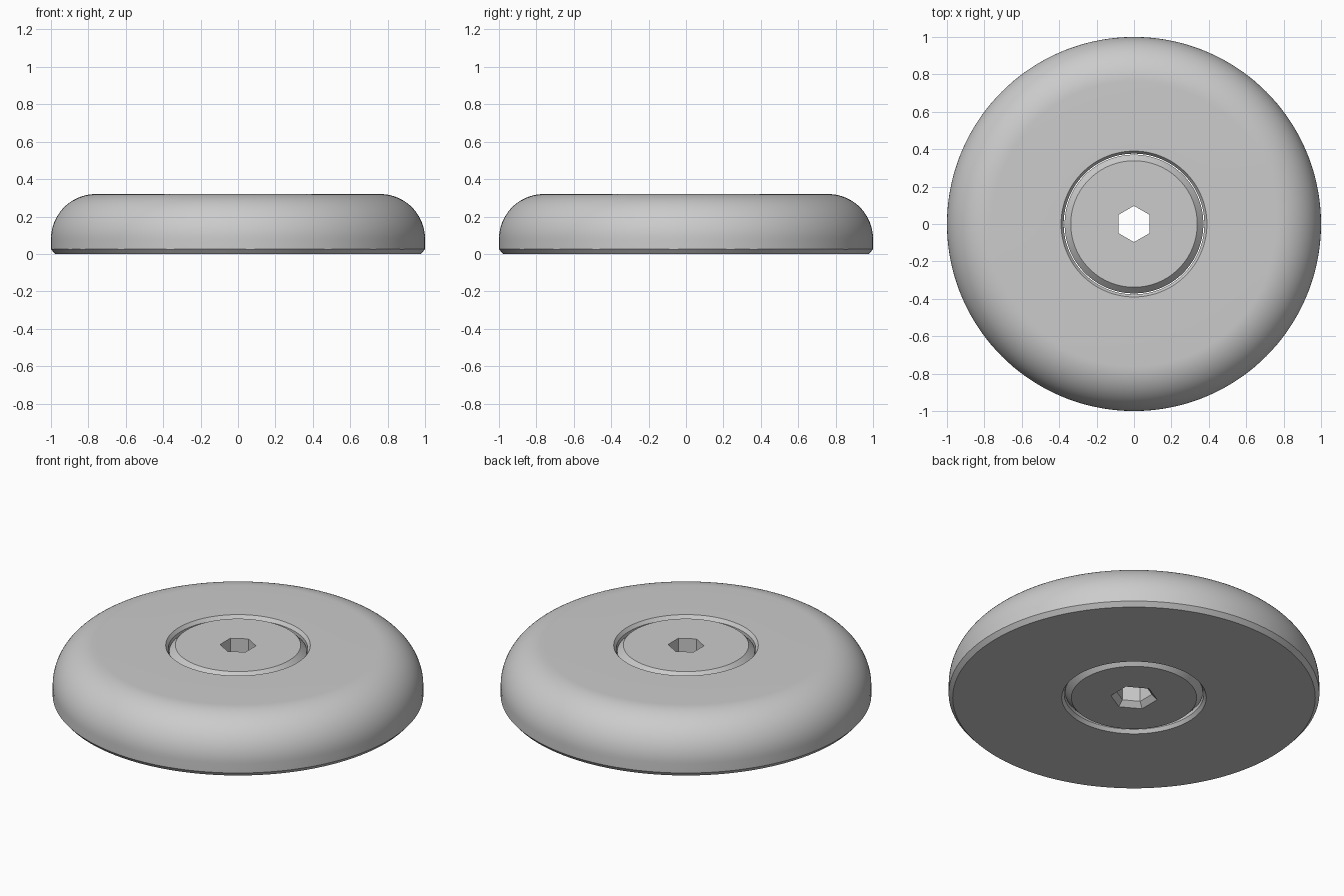
import bpy, bmesh, math
from math import sin, cos, pi

cube = bpy.data.objects.get("Cube")
if cube:
    bpy.data.objects.remove(cube, do_unlink=True)

grey = bpy.data.materials.new("plain grey")
grey.use_nodes = True
grey.diffuse_color = (0.6, 0.6, 0.6, 1)
grey.node_tree.nodes["Principled BSDF"].inputs["Base Color"].default_value = (0.6, 0.6, 0.6, 1)


def lathe(name, profile, steps, closed):
    """Spin an (radius, height) profile about z, starting on the y axis."""
    bm = bmesh.new()
    verts = [bm.verts.new((0, r, z)) for r, z in profile]
    pairs = list(zip(verts, verts[1:]))
    if closed:
        pairs.append((verts[-1], verts[0]))
    edges = [bm.edges.new(p) for p in pairs]
    bmesh.ops.spin(bm, geom=verts + edges, cent=(0, 0, 0), axis=(0, 0, 1),
                   angle=2 * pi, steps=steps, use_duplicate=False)
    bmesh.ops.remove_doubles(bm, verts=bm.verts[:], dist=1e-5)
    bmesh.ops.recalc_face_normals(bm, faces=bm.faces[:])
    mesh = bpy.data.meshes.new(name)
    bm.to_mesh(mesh)
    bm.free()
    mesh.materials.append(grey)
    obj = bpy.data.objects.new(name, mesh)
    bpy.context.collection.objects.link(obj)
    return obj


def smooth(obj):
    bpy.ops.object.select_all(action="DESELECT")
    obj.select_set(True)
    bpy.context.view_layer.objects.active = obj
    bpy.ops.object.shade_smooth_by_angle(angle=math.radians(25))


HEIGHT = 0.32
ROUND = 0.24

# Outer ring: chamfered foot, rounded shoulder, chamfered central hole
shoulder = [(1 - ROUND + ROUND * cos(a), HEIGHT - ROUND + ROUND * sin(a))
            for a in (i * pi / 2 / 20 for i in range(21))]
ring_profile = [(0.39, 0), (0.978, 0), (1, 0.025)] + shoulder + [
    (0.39, HEIGHT), (0.376, HEIGHT - 0.02), (0.376, 0.02)]
smooth(lathe("outer_ring", ring_profile, 144, True))

# Centre plug: disc with a wide chamfer on both rims
plug = lathe("centre_plug", [(0, 0), (0.338, 0), (0.371, 0.035),
             (0.371, HEIGHT - 0.035), (0.338, HEIGHT), (0, HEIGHT)], 144, False)

# Hexagonal bore through the plug, flared at the bottom
cutter = lathe("hex_cutter", [(0, -0.03), (0.157, -0.03), (0.097, 0.03),
               (0.097, 0.4), (0, 0.4)], 6, False)
cutter.hide_render = True
bore = plug.modifiers.new("hex bore", "BOOLEAN")
bore.operation = "DIFFERENCE"
bore.solver = "EXACT"
bore.object = cutter
bpy.context.view_layer.objects.active = plug
bpy.ops.object.modifier_apply(modifier=bore.name)
bpy.data.objects.remove(cutter, do_unlink=True)
smooth(plug)
